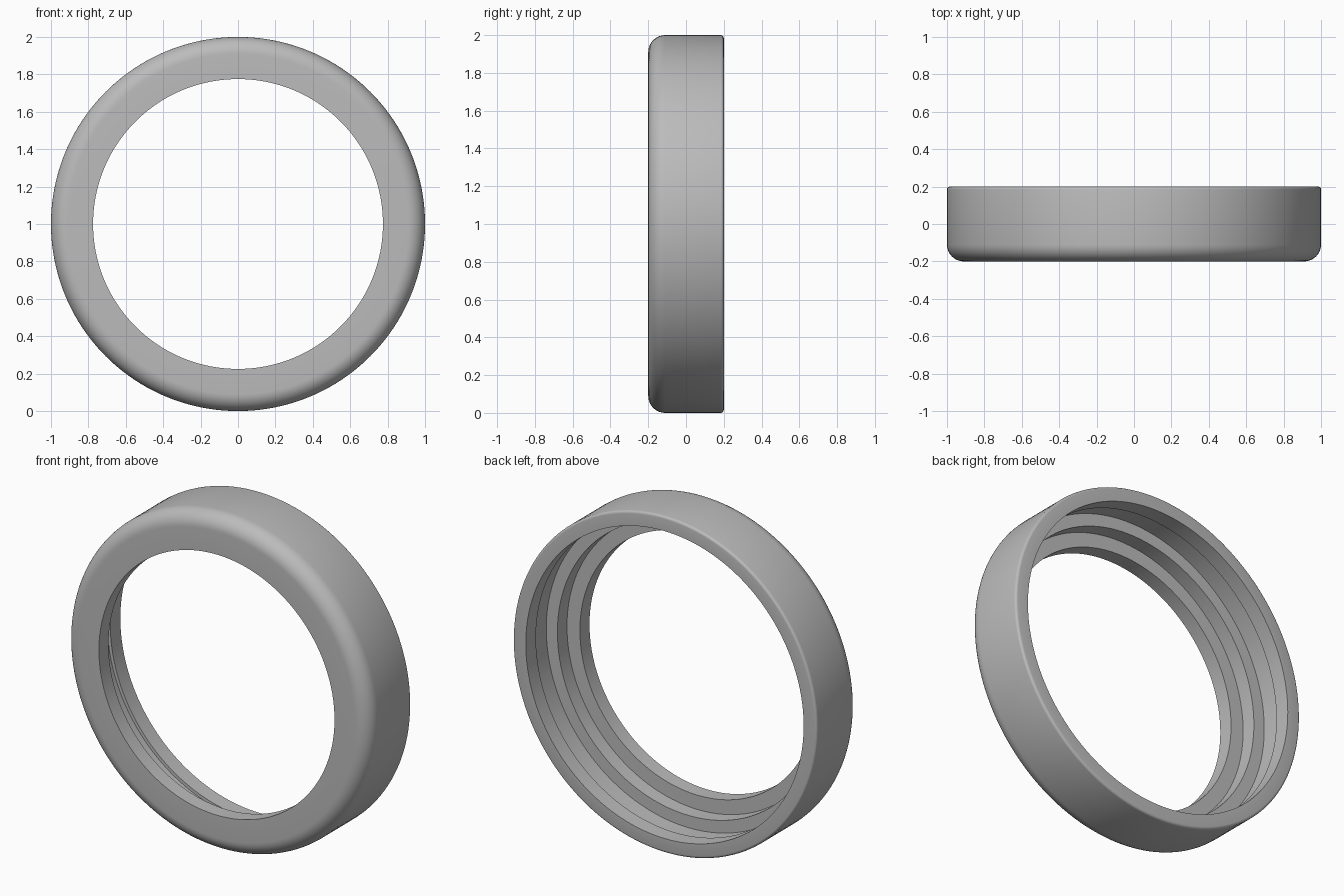
import bpy, bmesh, math
from mathutils import Matrix, Vector

cube = bpy.data.objects.get("Cube")
if cube:
    bpy.data.objects.remove(cube, do_unlink=True)

SEGMENTS = 160
HALF_DEPTH = 0.2


def arc(radius, y, size, start, steps):
    """Quarter round in the (radius, y) plane, turning anticlockwise from start."""
    angles = [math.radians(start + 90 * i / steps) for i in range(steps + 1)]
    return [(radius + size * math.cos(a), y + size * math.sin(a)) for a in angles]


def lathe(name, profile, material):
    """Spin a closed (radius, y) profile about the y axis."""
    bm = bmesh.new()
    verts = [bm.verts.new((r, y, 0)) for r, y in profile]
    edges = [bm.edges.new((v, verts[i - 1])) for i, v in enumerate(verts)]
    bmesh.ops.spin(bm, geom=verts + edges, cent=Vector(), axis=(0, 1, 0),
                   angle=math.tau, steps=SEGMENTS)
    bmesh.ops.remove_doubles(bm, verts=bm.verts[:], dist=0.0001)
    bmesh.ops.recalc_face_normals(bm, faces=bm.faces[:])
    bmesh.ops.transform(bm, matrix=Matrix.Translation((0, 0, 1)), verts=bm.verts[:])
    mesh = bpy.data.meshes.new(name)
    bm.to_mesh(mesh)
    bm.free()
    mesh.materials.append(material)
    obj = bpy.data.objects.new(name, mesh)
    bpy.context.collection.objects.link(obj)
    bpy.ops.object.select_all(action='DESELECT')
    obj.select_set(True)
    bpy.context.view_layer.objects.active = obj
    bpy.ops.object.shade_smooth_by_angle(angle=math.radians(30))
    return obj


grey = bpy.data.materials.new("plain grey")
grey.use_nodes = True
grey.diffuse_color = (0.5, 0.5, 0.5, 1)
grey.node_tree.nodes["Principled BSDF"].inputs["Base Color"].default_value = (0.5, 0.5, 0.5, 1)

# Outer shell: broad round at the front, fine round at the back
front_round, back_round = 0.09, 0.015
profile = arc(1 - front_round, front_round - HALF_DEPTH, front_round, -90, 10)
profile += arc(1 - back_round, HALF_DEPTH - back_round, back_round, 0, 4)

# Stepped bore from back to front: retaining rim, groove, seat and front lip
profile += [
    (0.914, HALF_DEPTH), (0.914, 0.105),
    (0.933, 0.105), (0.933, -0.02),
    (0.86, -0.02), (0.86, -0.11),
    (0.775, -0.11), (0.775, -HALF_DEPTH),
]
lathe("bezel_ring", profile, grey)
